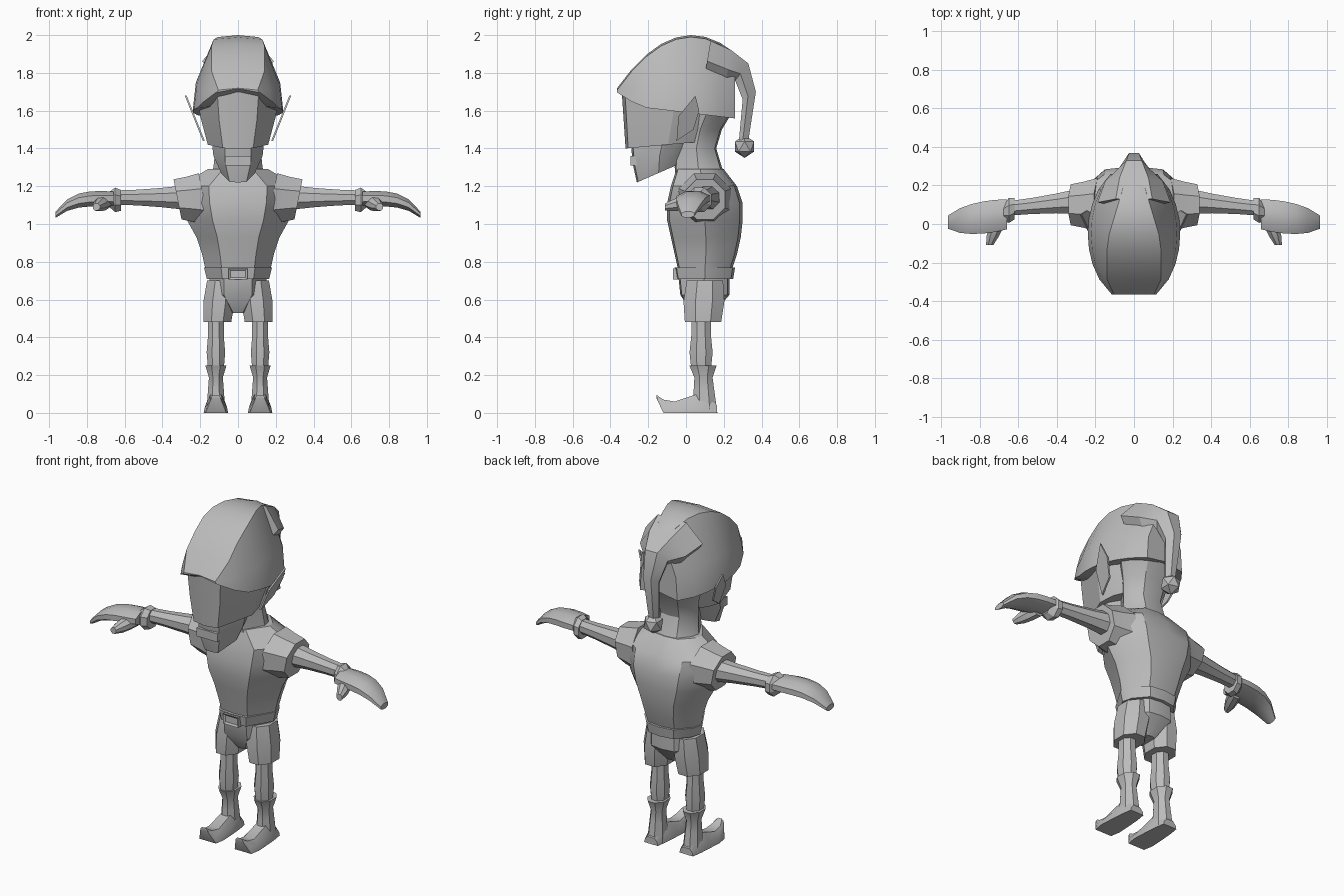
import bpy
import bmesh
import math
from mathutils import Matrix, Vector

default_cube = bpy.data.objects.get("Cube")
if default_cube:
    bpy.data.objects.remove(default_cube, do_unlink=True)

grey = bpy.data.materials.new("plain grey")
grey.use_nodes = True
grey.diffuse_color = (.5, .5, .5, 1)
shader = grey.node_tree.nodes["Principled BSDF"]
shader.inputs["Base Color"].default_value = grey.diffuse_color


def finish(name, bm, mirrored=False):
    """Turn a bmesh into a shaded object, optionally mirrored across x."""
    bmesh.ops.recalc_face_normals(bm, faces=bm.faces[:])
    mesh = bpy.data.meshes.new(name)
    bm.to_mesh(mesh)
    bm.free()
    mesh.materials.append(grey)
    part = bpy.data.objects.new(name, mesh)
    bpy.context.collection.objects.link(part)
    bpy.ops.object.select_all(action='DESELECT')
    part.select_set(True)
    bpy.context.view_layer.objects.active = part
    bpy.ops.object.shade_smooth_by_angle(angle=math.radians(30))
    if mirrored:
        mirror = part.modifiers.new("mirror", 'MIRROR')
        mirror.use_mirror_merge = False


def loft(name, rings, mirrored=False):
    """Skin a list of rings with equal point counts and cap both ends."""
    bm = bmesh.new()
    loops = [[bm.verts.new(point) for point in ring] for ring in rings]
    for lower, upper in zip(loops, loops[1:]):
        for i in range(len(lower)):
            bm.faces.new((lower[i - 1], lower[i], upper[i], upper[i - 1]))
    bm.faces.new(loops[0])
    bm.faces.new(loops[-1])
    finish(name, bm, mirrored)


def both_sides(half):
    """Close a half outline, given from centre to centre, across x."""
    return half + [(-x, y, z) for x, y, z in half[-2:0:-1]]


def body(name, bottom, top, sections, slope=0):
    """Loft evenly spaced level sections, each (half width, front y, back y)."""
    outline = ((0, 0), (.5, .03), (1, .5), (.9, .7), (.5, .96), (0, 1))
    rings = []
    for i, (width, front, back) in enumerate(sections):
        z = bottom + (top - bottom) * i / (len(sections) - 1)
        rings.append(both_sides([
            (width * u, front + (back - front) * v, z + slope * v) for u, v in outline]))
    loft(name, rings)


def limb(name, start, end, radii, axis, squash=1, bend=0, lean=0):
    """Loft evenly spaced octagons from start to end, mirrored to both sides.

    squash stretches sections along y, bend droops the far end,
    and lean slants the sections outwards at the top.
    """
    start, end = Vector(start), Vector(end)
    rings = []
    for i, radius in enumerate(radii):
        along = i / (len(radii) - 1)
        center = start.lerp(end, along)
        center.z -= bend * along ** 4
        ring = []
        for step in range(8):
            turn = math.tau * (step + .5) / 8
            u, v = radius * math.cos(turn), radius * math.sin(turn)
            if axis == 'x':
                offset = Vector((lean * v, u * squash, v))
            elif axis == 'y':
                offset = Vector((u, 0, v))
            else:
                offset = Vector((u, v * squash, 0))
            ring.append(center + offset)
        rings.append(ring)
    loft(name, rings, mirrored=True)


def box(name, center, size, rim=0):
    """Block; a rim recesses the front face inside a frame."""
    bm = bmesh.new()
    placing = Matrix.Translation(center) @ Matrix.Diagonal((*size, 1))
    bmesh.ops.create_cube(bm, size=1, matrix=placing)
    if rim:
        bm.normal_update()
        fronts = [face for face in bm.faces if face.normal.y < -.9]
        bmesh.ops.inset_individual(bm, faces=fronts, thickness=rim, depth=-rim / 2)
    finish(name, bm)


# Head: face with overhanging lip, jutting chin, mouth and neck
body("face", 1.4, 1.7, [
    (.16, -.32, .13), (.2, -.33, .19), (.22, -.34, .21)], slope=.04)
body("jaw", 1.22, 1.4, [
    (.09, -.26, -.03), (.13, -.28, 0), (.14, -.29, .05)], slope=.1)
box("mouth", (0, -.26, 1.335), (.14, .07, .05))
body("neck", 1.2, 1.6, [
    (.16, -.05, .24), (.13, -.06, .19), (.12, -.05, .16), (.14, -.04, .19), (.19, -.02, .25)])

# Pointed ears: thin plates leaning outwards
ear_outline = ((-.05, 1.44), (-.04, 1.57), (.05, 1.68), (.07, 1.6), (.04, 1.5))
loft("ear", [
    [(shift + .4 * (z - 1), y, z) for y, z in ear_outline] for shift in (0, .01)
], mirrored=True)

# Hat: arched sections whose ridge, brim and width follow simple curves
hat_rings = []
for step in range(9):
    y = -.365 + .078 * step
    ridge = 2 - 1.8 * (y - .03) ** 2
    brim = 1.59 - .12 * y + .5 * max(0, -.24 - y)
    width = .24 * math.sqrt(1 - ((y + .05) / .36) ** 2)
    crown = min(.9 * width, .14 - .3 * max(0, y + .09))
    shoulder = ridge - .01
    hat_rings.append(both_sides([
        (0, y, brim + .02), (width, y, brim),
        (.93 * width, y, brim + .4 * (shoulder - brim)),
        (crown, y, shoulder), (0, y, ridge)]))
loft("hat", hat_rings)

# Drooping hat tail: outer edge, inner edge and half width of each section
tail_rings = []
for outer, inner, width in (
        ((.13, 1.97), (.1, 1.79), .19),
        ((.24, 1.92), (.21, 1.75), .15),
        ((.33, 1.85), (.26, 1.76), .08),
        ((.37, 1.7), (.3, 1.66), .05),
        ((.33, 1.44), (.28, 1.44), .03)):
    outer, inner = Vector((0, *outer)), Vector((0, *inner))
    side = Vector((width, 0, 0))
    tail_rings.append(both_sides([
        outer, outer + side / 2, outer.lerp(inner, .6) + side, inner + side * .7, inner]))
loft("hat_tail", tail_rings)

bobble = bmesh.new()
bmesh.ops.create_icosphere(
    bobble, subdivisions=1, radius=.06, matrix=Matrix.Translation((0, .31, 1.41)))
finish("hat_bobble", bobble)

# Shirt with short sleeves
body("shirt", .75, 1.29, [
    (.17, -.04, .24), (.19, -.06, .27), (.22, -.08, .29), (.27, -.1, .3),
    (.3, -.1, .3), (.31, -.08, .27), (.16, -.05, .2)])
limb("sleeve", start=(.18, .1, 1.13), end=(.32, .1, 1.13),
     radii=(.15, .13, .115), axis='x', lean=.2)

# Bare arms
limb("arm", start=(.28, .12, 1.14), end=(.66, .08, 1.14),
     radii=(.07, .055, .045, .04), axis='x')

# Mittens: flared cuff, curved palm and thumb
limb("mitten_cuff", start=(.62, .08, 1.125), end=(.68, .06, 1.13),
     radii=(.06, .07, .045), axis='x')
limb("mitten_palm", start=(.66, .05, 1.135), end=(.965, .01, 1.135),
     radii=(.04, .043, .043, .04, .033, .018), axis='x', squash=2.1, bend=.085)
limb("thumb", start=(.7, .03, 1.12), end=(.75, -.11, 1.09),
     radii=(.04, .04, .035, .02), axis='y')

# Belt with a framed buckle
body("belt", .71, .77, [(.165, -.05, .25), (.18, -.06, .26)])
box("buckle", (0, -.055, .735), (.1, .03, .06), rim=.015)

# Shorts: tapered seat and two legs
body("shorts_seat", .53, .72, [(.05, .03, .15), (.15, -.03, .23), (.15, -.04, .23)])
limb("shorts_leg", start=(.09, .1, .7), end=(.11, .09, .48),
     radii=(.08, .09, .08), axis='z', squash=1.3)

# Legs and boots with flared cuffs
limb("leg", start=(.117, .08, .5), end=(.117, .08, .23),
     radii=(.045, .045, .053, .045), axis='z', squash=1.25)
limb("boot_shaft", start=(.117, .09, .25), end=(.117, .1, 0),
     radii=(.06, .04, .045, .05, .055), axis='z', squash=1.3)

# Feet: sections from the heel to the curled toe
foot_rings = []
for y, width, sole, top in (
        (.165, .045, 0, .04), (.1, .055, 0, .11), (.03, .06, 0, .09),
        (-.06, .065, 0, .06), (-.12, .055, 0, .07), (-.155, .025, .075, .095)):
    foot_rings.append(both_sides([
        (0, y, sole), (width, y, sole), (.9 * width, y, (sole + top) / 2),
        (width / 2, y, top), (0, y, top)]))
loft("boot_foot", [
    [(x + .117, y, z) for x, y, z in ring] for ring in foot_rings
], mirrored=True)
